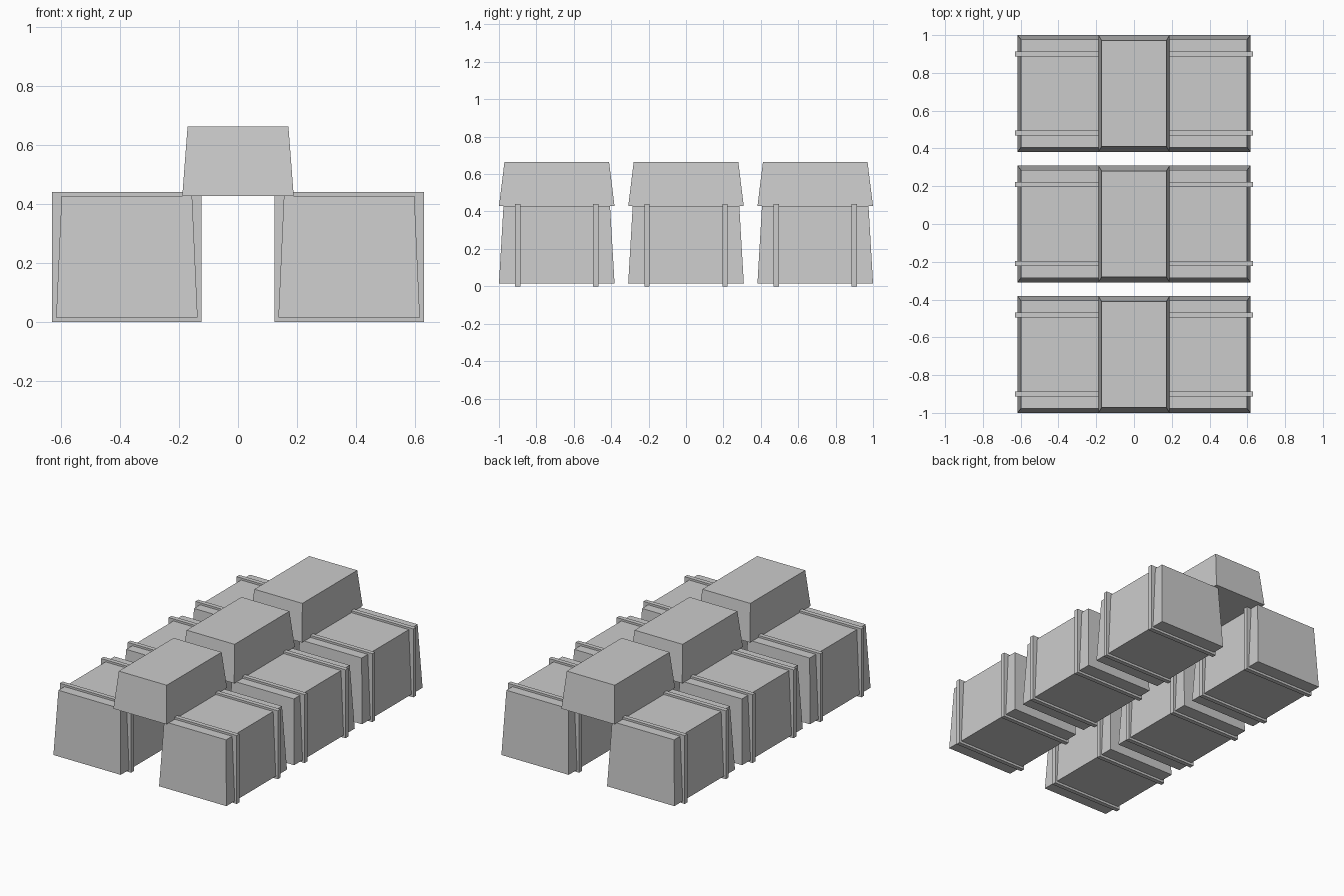
import bpy
import bmesh

if "Cube" in bpy.data.objects:
    bpy.data.objects.remove(bpy.data.objects["Cube"], do_unlink=True)

# One flat grey for everything
GREY = (0.6, 0.6, 0.6, 1.0)
grey = bpy.data.materials.new("plain grey")
grey.use_nodes = True
grey.diffuse_color = GREY
grey.node_tree.nodes["Principled BSDF"].inputs["Base Color"].default_value = GREY


def block(name, centre, half_x, half_y, bottom, top, taper=1.0):
    """Box between two heights, its top face scaled by taper."""
    bm = bmesh.new()
    bmesh.ops.create_cube(bm, size=2)
    for v in bm.verts:
        scale = taper if v.co.z > 0 else 1.0
        v.co.x *= half_x * scale
        v.co.y *= half_y * scale
        v.co.z = top if v.co.z > 0 else bottom
    mesh = bpy.data.meshes.new(name)
    bm.to_mesh(mesh)
    bm.free()
    mesh.materials.append(grey)
    obj = bpy.data.objects.new(name, mesh)
    obj.location = (centre[0], centre[1], 0)
    bpy.context.collection.objects.link(obj)
    return obj


LENGTH = 0.309      # half length of a crate
SIDE_X = 0.377      # lower crate offset from the middle
STRAP_Y = 0.209     # strap offset along a crate

# Three stacks in a row, each two strapped crates with one on top
for row, y in (("front", -0.691), ("middle", 0.0), ("back", 0.691)):
    block(f"{row}_upper_crate", (0, y), 0.189, LENGTH, 0.428, 0.664, 0.905)
    for side, x in (("left", SIDE_X), ("right", -SIDE_X)):
        block(f"{row}_{side}_crate", (x, y), 0.24, LENGTH, 0.015, 0.428, 0.922)
        for end, offset in (("front", -STRAP_Y), ("back", STRAP_Y)):
            block(f"{row}_{side}_{end}_strap", (x, y + offset),
                  0.254, 0.014, 0.0, 0.441)
